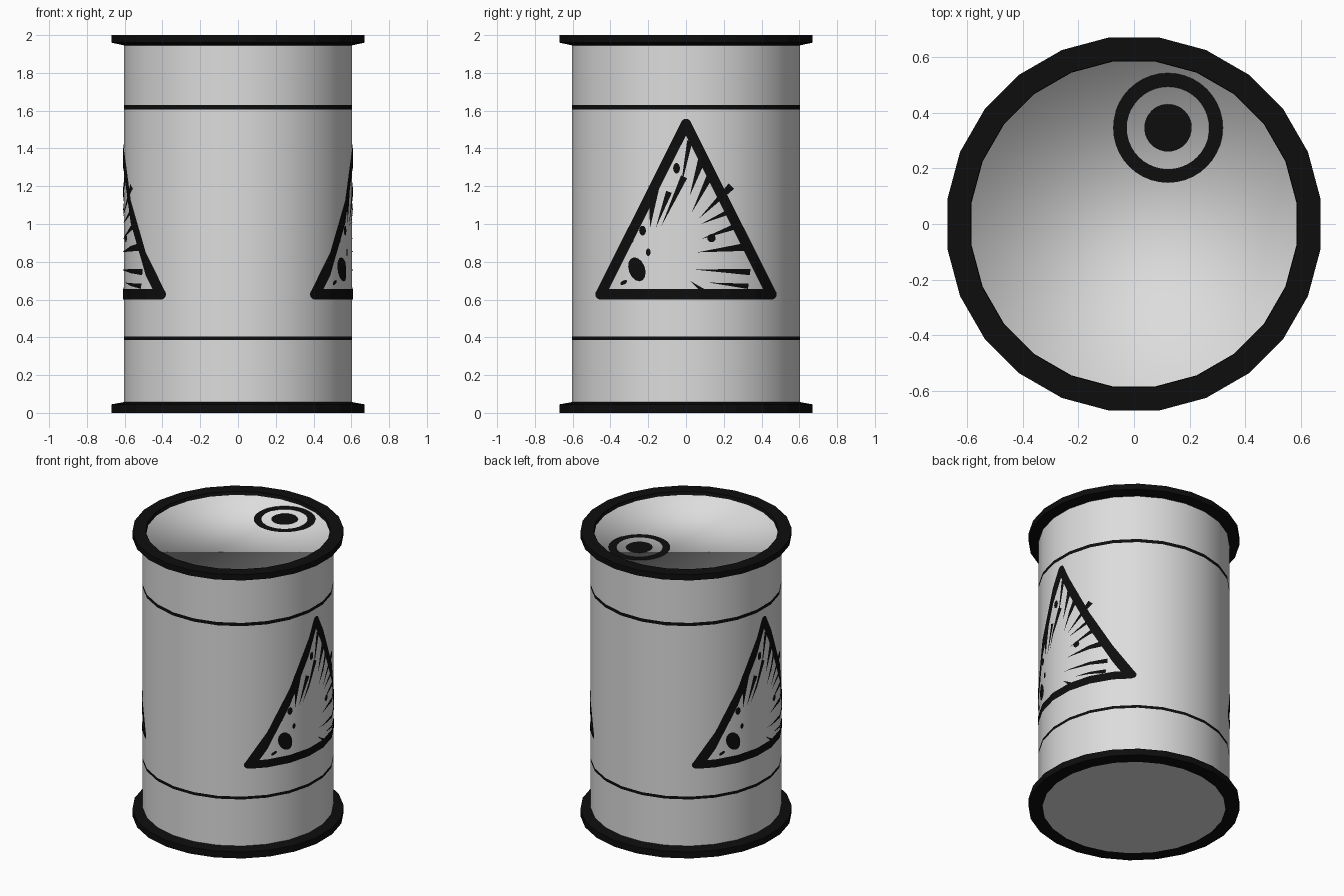
import bpy, bmesh, math
from mathutils import Matrix, Vector

if "Cube" in bpy.data.objects:
    bpy.data.objects.remove(bpy.data.objects["Cube"])

SIDES = 24
STEP = 2 * math.pi / SIDES
R = 0.61                                   # body corner radius


def material(name, v):
    m = bpy.data.materials.new(name)
    m.diffuse_color = (v, v, v, 1)
    m.use_nodes = True
    m.node_tree.nodes["Principled BSDF"].inputs["Base Color"].default_value = m.diffuse_color
    return m


GREY = material("light_grey_paint", 0.72)
BLACK = material("black_paint", 0.004)


def finish(bm, name):
    me = bpy.data.meshes.new(name)
    bm.to_mesh(me)
    bm.free()
    me.materials.append(GREY)
    me.materials.append(BLACK)
    ob = bpy.data.objects.new(name, me)
    bpy.context.collection.objects.link(ob)
    return ob


def lathe(name, profile, mats, smooth, cap_start=False, cap_end=False):
    """Spin a profile of (radius, z); mats and smooth give one value per segment."""
    bm = bmesh.new()
    rings = [[bm.verts.new((r * math.cos((i + .5) * STEP), r * math.sin((i + .5) * STEP), z))
              for i in range(SIDES)] for r, z in profile]
    for a, b, m, s in zip(rings, rings[1:], mats, smooth):
        for i in range(SIDES):
            j = (i + 1) % SIDES
            f = bm.faces.new((a[i], a[j], b[j], b[i]))
            f.material_index, f.smooth = m, s
    if cap_start:
        bm.faces.new(rings[0][::-1])
    if cap_end:
        bm.faces.new(rings[-1]).smooth = True
    return finish(bm, name)


# Body with two painted stripes
lathe("barrel_body",
      [(R, 0.055), (R, 0.385), (R, 0.405), (R, 1.607), (R, 1.63), (R, 1.95)],
      [0, 1, 0, 1, 0], [True] * 5)

# Rims; the lid shares soft shading with the inner lip
lathe("bottom_rim_and_base",
      [(0.585, 0), (0.676, 0), (0.676, 0.045), (R - 0.005, 0.058)],
      [1] * 3, [False] * 3, cap_start=True)
lathe("top_rim_and_lid",
      [(R - 0.005, 1.945), (0.676, 1.96), (0.676, 2.0), (0.59, 2.0), (0.588, 1.975)],
      [1] * 4, [False, False, False, True], cap_end=True)

# Filler cap marking on the lid: ring and disc
bm = bmesh.new()
N = 40


def circle(r):
    return [bm.verts.new((0.122 + r * math.cos(2 * math.pi * i / N),
                          0.345 + r * math.sin(2 * math.pi * i / N), 1.979)) for i in range(N)]


outer, inner = circle(0.197), circle(0.148)
for i in range(N):
    j = (i + 1) % N
    bm.faces.new((outer[i], outer[j], inner[j], inner[i]))
bm.faces.new(circle(0.085))
for f in bm.faces:
    f.material_index = 1
finish(bm, "filler_cap_marking")


# Flat 2D shapes (y, z) of the warning sign
def bar(a, b, w):
    """Bar with rounded ends."""
    a, b = Vector(a), Vector(b)
    ang = math.atan2(b.y - a.y, b.x - a.x)
    pts = []
    for c, s in ((b, ang - math.pi / 2), (a, ang + math.pi / 2)):
        pts += [(c.x + w * math.cos(s + k * math.pi / 8), c.y + w * math.sin(s + k * math.pi / 8))
                for k in range(9)]
    return pts


def ray(tip, end, w):
    """Wedge that widens from its tip to its end."""
    t, e = Vector(tip), Vector(end)
    d = (e - t).normalized()
    n = Vector((-d.y, d.x)) * w
    return [tuple(t), tuple(e - n), tuple(e + n)]


def spot(y, z, ry, rz, tilt=0.0):
    c, s = math.cos(tilt), math.sin(tilt)
    out = []
    for k in range(14):
        u, v = ry * math.cos(k * math.pi / 7), rz * math.sin(k * math.pi / 7)
        out.append((y + u * c - v * s, z + u * s + v * c))
    return out


A, B, C = (0, 1.53), (-0.452, 0.628), (0.452, 0.628)
frame = [bar(A, B, 0.027), bar(B, C, 0.028), bar(C, A, 0.027)]
rays = [ray(*p) for p in (
    ((0.12, 0.69), (0.33, 0.67), 0.014),
    ((0.03, 0.76), (0.34, 0.745), 0.016),
    ((0.06, 0.85), (0.33, 0.88), 0.022),
    ((0.08, 0.92), (0.27, 0.99), 0.016),
    ((0.08, 1.0), (0.24, 1.07), 0.015),
    ((0.07, 1.03), (0.24, 1.20), 0.020),
    ((0.03, 1.06), (0.13, 1.26), 0.018),
    ((0.02, 1.15), (0.09, 1.36), 0.022),
    ((-0.03, 1.18), (0.02, 1.44), 0.014),
    ((-0.13, 0.99), (-0.01, 1.25), 0.018),
    ((-0.16, 0.98), (-0.09, 1.17), 0.016),
    ((-0.19, 0.98), (-0.17, 1.20), 0.030),
    ((0.02, 0.70), (0.10, 0.64), 0.012),
)]
spots = [spot(-0.26, 0.76, 0.043, 0.066, 0.35), spot(-0.05, 1.295, 0.018, 0.028),
         spot(0.08, 1.34, 0.016, 0.026), spot(0.135, 0.925, 0.022, 0.022),
         spot(-0.23, 0.965, 0.018, 0.026), spot(-0.29, 0.915, 0.013, 0.016),
         spot(-0.2, 0.85, 0.012, 0.02), spot(-0.33, 0.69, 0.02, 0.01, 0.5)]


def warning_sign(name, turn):
    """Project the shapes along x onto the many-sided body."""
    bm = bmesh.new()
    for shape in frame + rays + spots:
        bm.faces.new([bm.verts.new((0, y, z)) for y, z in shape])
    for k in range(-4, 4):                 # cut at the body's corner lines
        y = R * math.sin((k + .5) * STEP)
        bmesh.ops.bisect_plane(bm, geom=bm.verts[:] + bm.edges[:] + bm.faces[:],
                               plane_co=(0, y, 0), plane_no=(0, 1, 0))
    apothem = R * math.cos(STEP / 2) + 0.004
    for v in bm.verts:
        v.co.x = min((apothem - v.co.y * math.sin(k * STEP)) / math.cos(k * STEP)
                     for k in range(-4, 5))
    bm.normal_update()
    for f in bm.faces:
        f.material_index = 1
        if f.normal.x < 0:
            f.normal_flip()
    bm.transform(Matrix.Rotation(turn, 4, 'Z'))
    finish(bm, name)


warning_sign("warning_sign_right", 0)
warning_sign("warning_sign_left", math.pi)
